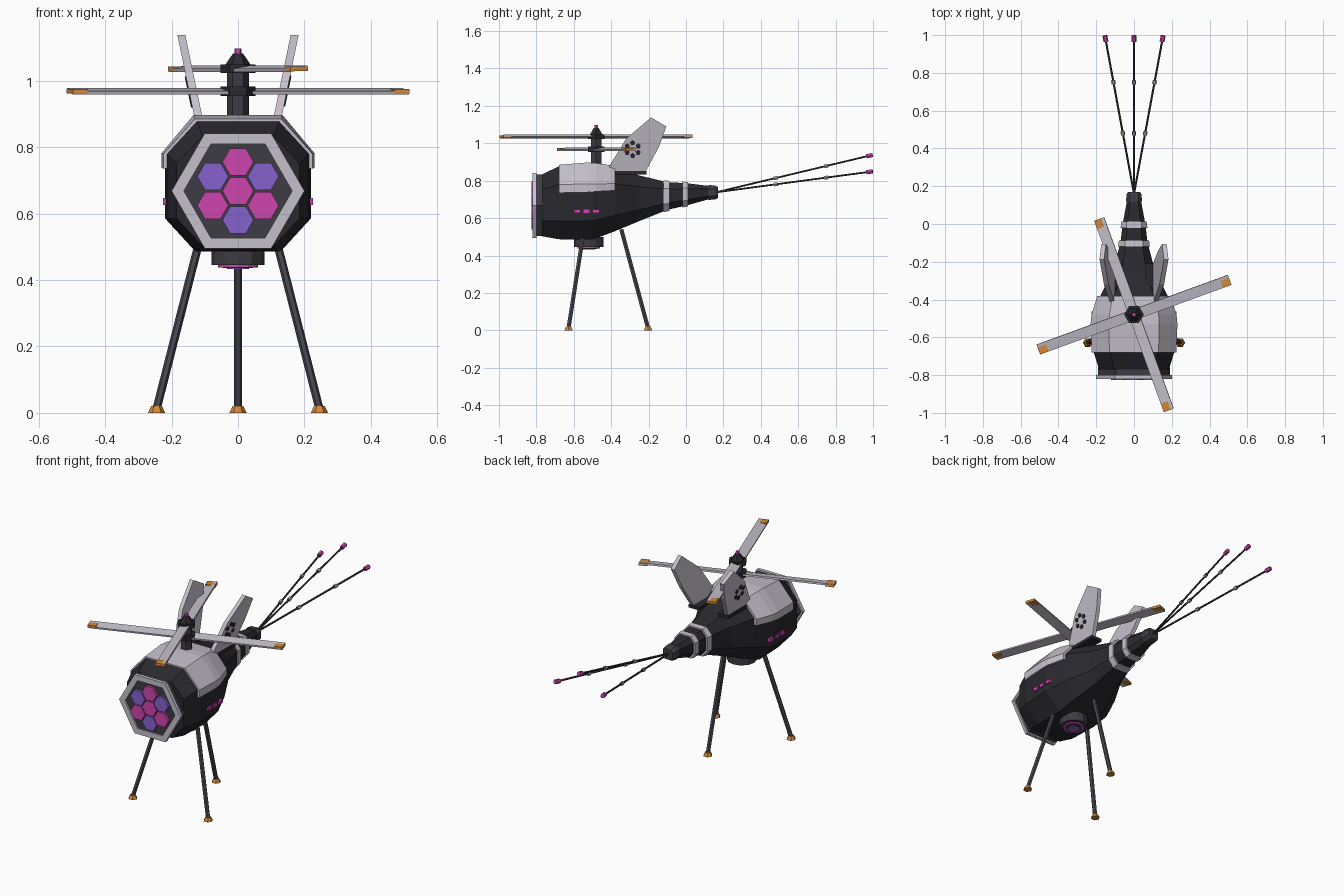
import bpy, bmesh, math
from mathutils import Vector

if "Cube" in bpy.data.objects:
    bpy.data.objects.remove(bpy.data.objects["Cube"])


def material(name, r, g, b):
    m = bpy.data.materials.new(name)
    m.diffuse_color = (r, g, b, 1)
    m.use_nodes = True
    m.node_tree.nodes["Principled BSDF"].inputs["Base Color"].default_value = m.diffuse_color
    return m


BLACK = material("charcoal black", 0.022, 0.022, 0.028)
DARK = material("dark grey", 0.045, 0.045, 0.056)
STEEL = material("steel grey", 0.065, 0.065, 0.085)
WHITE = material("pale lilac grey", 0.56, 0.53, 0.60)
GREY = material("mid grey", 0.38, 0.37, 0.41)
PINK = material("magenta", 0.62, 0.06, 0.42)
PURPLE = material("violet", 0.24, 0.12, 0.62)
ORANGE = material("amber", 0.64, 0.25, 0.04)


def loft(name, rings, mat, wrap=False):
    """Skin equal-sized point loops; cap the ends, or join last to first."""
    bm = bmesh.new()
    loops = [[bm.verts.new(p) for p in ring] for ring in rings]
    pairs = list(zip(loops, loops[1:])) + ([(loops[-1], loops[0])] if wrap else [])
    for a, b in pairs:
        for i in range(len(a)):
            j = (i + 1) % len(a)
            bm.faces.new((a[i], a[j], b[j], b[i]))
    if not wrap:
        bm.faces.new(loops[0])
        bm.faces.new(loops[-1])
    bmesh.ops.recalc_face_normals(bm, faces=bm.faces[:])
    me = bpy.data.meshes.new(name)
    bm.to_mesh(me)
    bm.free()
    me.materials.append(mat)
    ob = bpy.data.objects.new(name, me)
    bpy.context.collection.objects.link(ob)
    return ob


def circle(c, d, r, n):
    d = Vector(d).normalized()
    u = (Vector((1, 0, 0)) - d * d.x).normalized()
    v = d.cross(u)
    angles = [2 * math.pi * i / n for i in range(n)]
    return [Vector(c) + (u * math.cos(a) + v * math.sin(a)) * r for a in angles]


def rod(name, p0, p1, r0, r1, n, mat):
    d = Vector(p1) - Vector(p0)
    return loft(name, [circle(p0, d, r0, n), circle(p1, d, r1, n)], mat)


def box(name, c, size, mat):
    x, y, z = (s / 2 for s in size)
    corners = [(-x, -y), (x, -y), (x, y), (-x, y)]
    ob = loft(name, [[(a, b, k) for a, b in corners] for k in (-z, z)], mat)
    ob.location = c
    return ob


def octagon(y, w, h, zc):
    quarter = [(w, 0.5 * h), (0.58 * w, h)]
    half = quarter + [(-a, b) for a, b in reversed(quarter)]
    return [(a, y, zc + b) for a, b in half + [(-a, -b) for a, b in half]]


# Fuselage, tapering into the tail boom: y, half width, half height, centre z
stations = [(-0.77, 0.185, 0.165, 0.668), (-0.68, 0.213, 0.195, 0.682),
            (-0.50, 0.220, 0.202, 0.687), (-0.38, 0.178, 0.170, 0.700),
            (-0.25, 0.112, 0.122, 0.706), (-0.10, 0.072, 0.074, 0.718),
            (0.00, 0.060, 0.060, 0.727), (0.13, 0.036, 0.034, 0.737)]
loft("fuselage", [octagon(*s) for s in stations], BLACK)
loft("tail_band_front", [octagon(-0.12, 0.084, 0.085, 0.717), octagon(-0.087, 0.080, 0.080, 0.719)], WHITE)
loft("tail_band_rear", [octagon(-0.02, 0.071, 0.069, 0.726), octagon(0.012, 0.067, 0.065, 0.728)], WHITE)
loft("tail_cap", [octagon(0.12, 0.042, 0.040, 0.737), octagon(0.155, 0.040, 0.037, 0.737),
                  octagon(0.17, 0.032, 0.030, 0.737)], DARK)

# Pale hood over the upper body
hood = []
for y, w, low, side, top in [(-0.68, 0.224, 0.735, 0.780, 0.885), (-0.53, 0.230, 0.738, 0.782, 0.897),
                             (-0.48, 0.225, 0.742, 0.782, 0.894), (-0.38, 0.194, 0.748, 0.785, 0.879)]:
    half = [(w, low), (w, side), (0.58 * w, top)]
    hood.append([(a, y, z) for a, z in half + [(-a, z) for a, z in reversed(half)]])
loft("hood", hood, WHITE)

# Hexagonal sensor face
FZ, Y = 0.668, (0, 1, 0)
rod("face_collar", (0, -0.803, FZ), (0, -0.76, FZ), 0.19, 0.19, 6, DARK)
loft("face_frame", [circle((0, y, FZ), Y, r, 6) for y, r in
                    [(-0.80, 0.20), (-0.82, 0.20), (-0.82, 0.163), (-0.80, 0.163)]], WHITE, wrap=True)
rod("face_panel", (0, -0.81, FZ), (0, -0.80, FZ), 0.17, 0.17, 6, DARK)
rod("face_cell_centre", (0, -0.825, FZ), (0, -0.805, FZ), 0.047, 0.047, 6, PINK)
for i in range(6):
    a = math.radians(90 + 60 * i)
    x, z = 0.0875 * math.cos(a), FZ + 0.0875 * math.sin(a)
    rod("face_cell", (x, -0.825, z), (x, -0.805, z), 0.047, 0.047, 6, PURPLE if i % 2 else PINK)

# Side lights
for s in (-1, 1):
    for y in (-0.582, -0.532, -0.48):
        box("side_light", (s * 0.217, y, 0.636), (0.018, 0.034, 0.02), PINK)

# Belly sensor
for name, z, r, mat in [("belly_sensor", 0.445, 0.08, DARK), ("belly_ring", 0.438, 0.06, PINK),
                        ("belly_iris", 0.436, 0.045, DARK), ("belly_lens", 0.433, 0.033, PURPLE)]:
    rod(name, (0, -0.52, z), (0, -0.52, 0.50), r, r, 12, mat)

# Tripod legs with amber feet
for name, top, foot in [("front_leg_left", (-0.118, -0.55, 0.51), (-0.245, -0.628, 0.012)),
                        ("front_leg_right", (0.118, -0.55, 0.51), (0.245, -0.628, 0.012)),
                        ("rear_leg", (0, -0.346, 0.54), (0, -0.203, 0.012))]:
    rod(name, foot, top, 0.0125, 0.0125, 6, STEEL)
    rod(name + "_foot", (foot[0], foot[1], 0), (foot[0], foot[1], 0.021), 0.026, 0.016, 6, ORANGE)

# Rotor mast with nose cone and beacon
MY = -0.48
for name, z0, z1, r0, r1, mat in [("mast", 0.86, 1.04, 0.033, 0.033, DARK),
                                  ("lower_hub", 0.953, 0.983, 0.052, 0.052, BLACK),
                                  ("upper_hub", 1.023, 1.048, 0.052, 0.052, BLACK),
                                  ("mast_cone", 1.048, 1.082, 0.038, 0.015, BLACK),
                                  ("mast_beacon", 1.082, 1.097, 0.011, 0.011, PINK)]:
    rod(name, (0, MY, z0), (0, MY, z1), r0, r1, 6, mat)

# Two pitched rotors with flat amber tips
for name, z, angle in [("lower_rotor", 0.968, 20), ("upper_rotor", 1.036, -70)]:
    a = math.radians(angle)
    blade = box(name, (0, MY, z), (1.075, 0.056, 0.01), WHITE)
    blade.rotation_euler = (math.radians(10), 0, a)
    for s in (-1, 1):
        t = s * 0.515
        tip = box(name + "_tip", (t * math.cos(a), MY + t * math.sin(a), z), (0.048, 0.056, 0.014), ORANGE)
        tip.rotation_euler.z = a

# Outward-leaning tail fins with mounting bars and petal vents
outline = [(-0.43, 0.845), (-0.32, 1.025), (-0.187, 1.138), (-0.105, 1.09), (-0.145, 0.98), (-0.215, 0.85)]
for s in (-1, 1):
    lean = lambda z: 0.115 + (z - 0.87) * 0.2075
    loft("tail_fin", [[(s * (lean(z) + o), y, z) for y, z in outline] for o in (-0.012, 0.012)], WHITE)
    box("fin_mount", (s * 0.095, -0.30, 0.843), (0.07, 0.18, 0.018), BLACK)
    n = Vector((s * 0.979, 0, -0.203))
    for i in range(6):
        a = math.radians(60 * i + 30)
        y, z = -0.285 + 0.034 * math.cos(a), 0.968 + 0.034 * math.sin(a)
        p = Vector((s * (lean(z) + 0.010), y, z))
        rod("fin_vent_petal", p, p + n * 0.006, 0.014, 0.014, 5, BLACK)

# Three tail feelers with beads and magenta tips
root = Vector((0, 0.16, 0.738))
for name, x, z in [("feeler_left", -0.152, 0.848), ("feeler_centre", 0, 0.935), ("feeler_right", 0.152, 0.848)]:
    end = Vector((x, 0.985, z))
    at = lambda y: root.lerp(end, (y - 0.16) / 0.825)
    rod(name, root, end, 0.0055, 0.0055, 6, DARK)
    for y in (0.48, 0.75):
        rod(name + "_bead", at(y - 0.01), at(y + 0.01), 0.011, 0.011, 6, GREY)
    rod(name + "_tip", at(0.965), at(0.998), 0.013, 0.013, 6, PINK)
